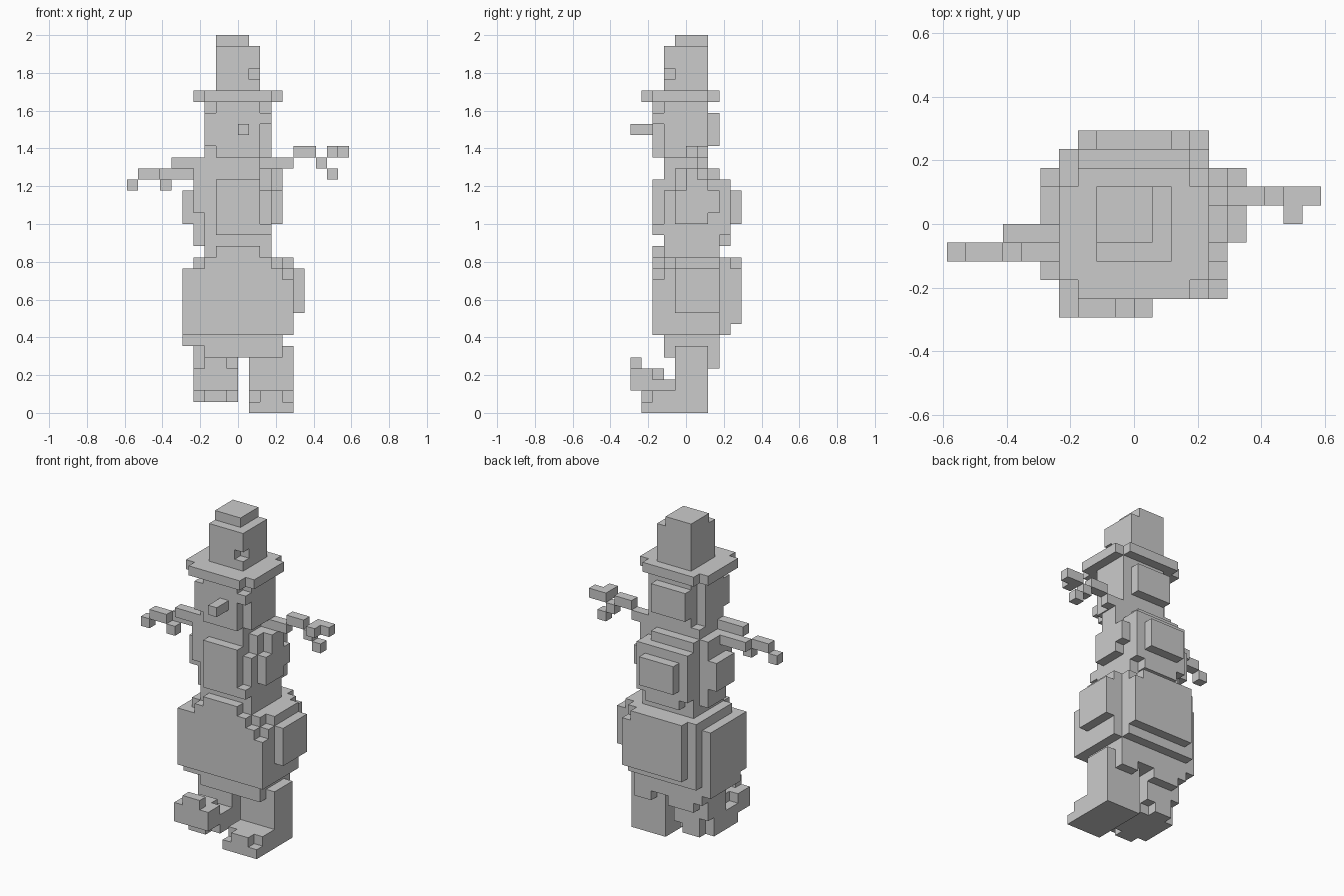
import bpy
import bmesh
from mathutils import Vector

UNIT = 2 / 34  # edge of one building block

default_cube = bpy.data.objects.get("Cube")
if default_cube:
    bpy.data.objects.remove(default_cube, do_unlink=True)

grey = bpy.data.materials.new("plain grey")
grey.use_nodes = True
grey_colour = (0.6, 0.6, 0.6, 1)
grey.diffuse_color = grey_colour
grey.node_tree.nodes["Principled BSDF"].inputs["Base Color"].default_value = grey_colour


def cells(box):
    """All block positions inside a box given as x, y and z spans."""
    (xa, xb), (ya, yb), (za, zb) = box
    return {(x, y, z) for x in range(xa, xb)
            for y in range(ya, yb) for z in range(za, zb)}


def both_sides(box):
    """The box together with its mirror image across the middle."""
    (xa, xb), depth, height = box
    return [box, ((-xb, -xa), depth, height)]


def exposed_faces(mesh, filled):
    """Add a square wherever a block touches empty space."""
    for cell in filled:
        corner = Vector(cell)
        for axis in range(3):
            for side in (-1, 1):
                step = Vector((0, 0, 0))
                step[axis] = side
                if tuple(int(v) for v in corner + step) in filled:
                    continue
                across, up = Vector((0, 0, 0)), Vector((0, 0, 0))
                across[(axis + 1) % 3] = 1
                up[(axis + 2) % 3] = 1
                start = corner + (step if side > 0 else Vector((0, 0, 0)))
                ring = [start, start + across, start + across + up, start + up]
                if side < 0:
                    ring.reverse()
                mesh.faces.new([mesh.verts.new(p * UNIT) for p in ring])


def part(name, solid, removed=()):
    """Build one object from solid boxes minus removed boxes."""
    filled = set().union(*(cells(box) for box in solid))
    for box in removed:
        filled -= cells(box)
    mesh = bmesh.new()
    exposed_faces(mesh, filled)
    bmesh.ops.remove_doubles(mesh, verts=mesh.verts, dist=UNIT / 100)
    bmesh.ops.dissolve_limit(mesh, angle_limit=0.01,
                             verts=mesh.verts, edges=mesh.edges)
    data = bpy.data.meshes.new(name)
    mesh.to_mesh(data)
    mesh.free()
    data.materials.append(grey)
    bpy.context.collection.objects.link(bpy.data.objects.new(name, data))


# Hat: crown with a chipped front corner, and a brim with cut corners
part("hat_crown",
     [((-2, 2), (-2, 2), (29, 33)), ((-2, 1), (-1, 2), (33, 34))],
     [((1, 2), (-2, -1), (30, 31))])
part("hat_brim",
     [((-4, 4), (-3, 2), (28, 29)), ((-3, 3), (-4, 3), (28, 29))])

# Head with a raised panel behind and trimmed corners
part("head",
     [((-3, 3), (-3, 2), (23, 28)), ((-2, 2), (2, 3), (24, 27))],
     both_sides(((2, 3), (-3, -2), (27, 28)))
     + both_sides(((2, 3), (-3, -2), (23, 24)))
     + [((2, 3), (-3, -2), (24, 26)), ((-3, -2), (1, 2), (23, 28))])
part("nose", [((0, 1), (-5, -3), (25, 26))])

# Middle ball with raised panels on all four sides
part("torso",
     [((-4, 3), (-2, 3), (16, 22)),
      ((-3, 2), (-2, 2), (22, 23)),
      ((-2, 2), (-3, -2), (17, 21)),
      ((-3, 3), (3, 4), (16, 21)),
      ((-2, 2), (4, 5), (17, 20)),
      ((-5, -4), (-1, 2), (17, 20)),
      ((3, 4), (-1, 3), (17, 20))],
     [((-4, -3), (-2, -1), (16, 18)),
      ((-4, -3), (2, 3), (16, 22)),
      ((3, 4), (2, 3), (17, 18)),
      ((2, 3), (-2, -1), (20, 22)),
      ((2, 3), (2, 3), (21, 22))])
part("waist",
     [((-3, 3), (-2, 3), (14, 17)),
      ((-2, 2), (-3, -2), (14, 15)),
      ((-2, 3), (-3, -2), (16, 17)),
      ((-4, -3), (-1, 2), (15, 17)),
      ((-2, 2), (3, 4), (15, 17))])

# Thin crooked arms
part("left_arm",
     [((2, 5), (1, 2), (22, 23)), ((3, 4), (0, 2), (20, 22)),
      ((5, 7), (1, 2), (23, 24)),
      ((7, 8), (1, 2), (22, 23)),
      ((8, 10), (1, 2), (23, 24)),
      ((8, 9), (0, 1), (23, 24)),
      ((8, 9), (1, 2), (21, 22))])
part("right_arm",
     [((-6, -2), (-2, -1), (22, 23)),
      ((-7, -4), (-1, 0), (21, 22)),
      ((-9, -7), (-2, -1), (21, 22)),
      ((-10, -9), (-2, -1), (20, 21)),
      ((-7, -6), (-2, -1), (20, 21))])

# Large lower ball
part("belly",
     [((-5, 5), (-3, 3), (7, 13)),
      ((-4, 4), (3, 4), (7, 14)),
      ((-4, 5), (-3, 3), (13, 14)),
      ((-5, 4), (-2, 3), (6, 7)),
      ((-4, 4), (-2, 3), (5, 7)),
      ((-3, 4), (4, 5), (8, 14)),
      ((5, 6), (-1, 3), (9, 13))],
     [((4, 5), (-3, -2), (12, 14)),
      ((4, 5), (-2, -1), (13, 14)),
      ((3, 4), (-3, -2), (13, 14)),
      ((-4, -3), (-3, -2), (13, 14)),
      ((3, 4), (4, 5), (13, 14)),
      ((-4, -3), (-2, -1), (5, 6))])

# Standing leg with a flat foot
part("left_leg",
     [((1, 5), (-1, 2), (0, 6)),
      ((1, 5), (-4, -1), (0, 2)),
      ((2, 4), (2, 3), (4, 6))],
     [((1, 2), (-4, -3), (1, 2)), ((4, 5), (-4, -3), (1, 2))])

# Raised leg with an upturned toe
part("right_leg",
     [((-4, 0), (-1, 2), (1, 6)),
      ((-3, -1), (-4, -1), (1, 2)),
      ((-4, 0), (-3, -1), (1, 3)),
      ((-4, 0), (-5, -3), (2, 4)),
      ((-3, -1), (-3, -2), (3, 4)),
      ((-3, -1), (-5, -4), (4, 5)),
      ((-3, 0), (2, 3), (4, 6))],
     [((-4, -3), (1, 2), (1, 3)), ((-1, 0), (1, 2), (1, 2))])
